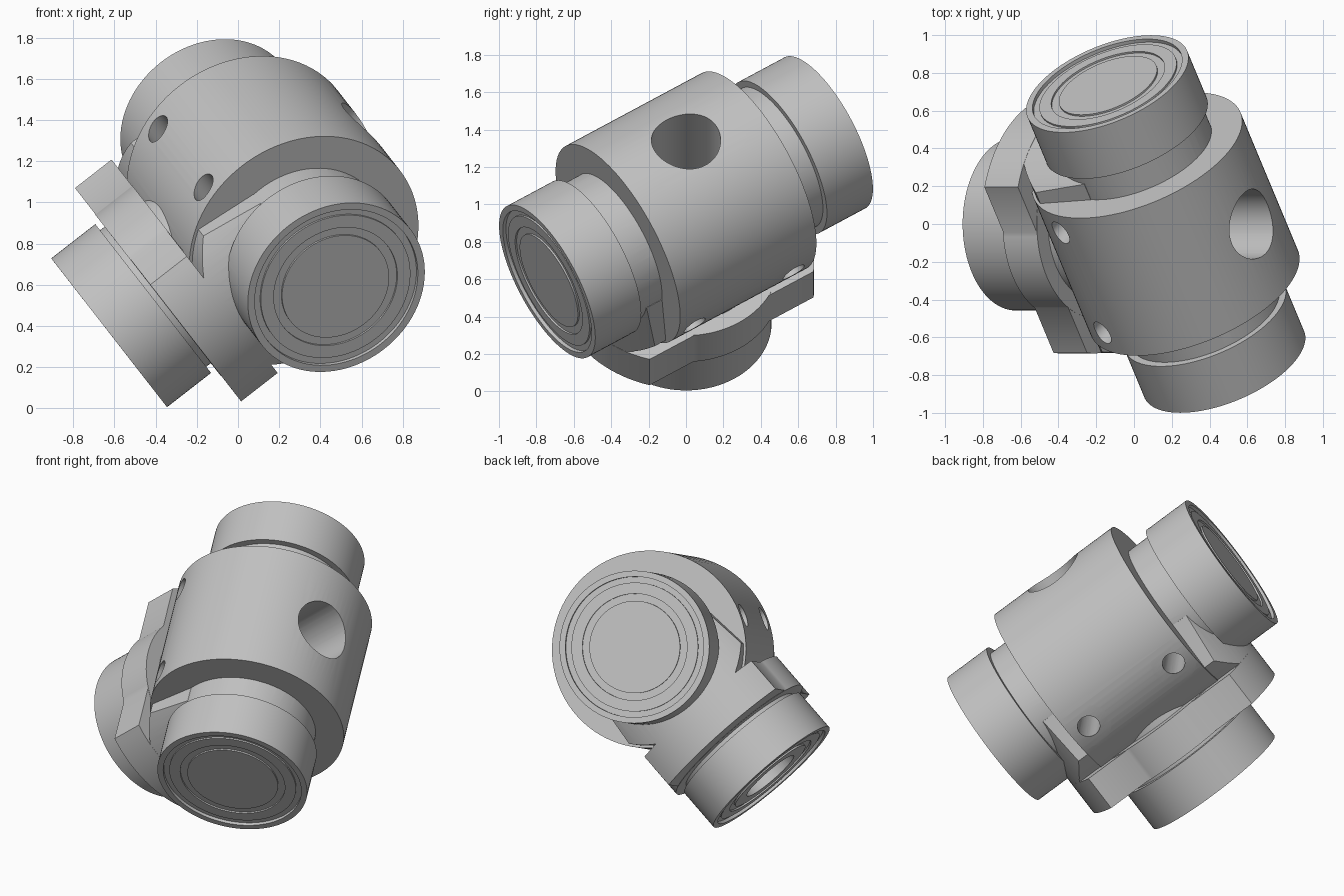
import bpy, bmesh, math
from mathutils import Matrix, Vector

cube = bpy.data.objects.get("Cube")
if cube:
    bpy.data.objects.remove(cube)

steel = bpy.data.materials.new("plain grey metal")
steel.use_nodes = True
GREY = (0.54, 0.54, 0.54, 1)
steel.diffuse_color = GREY
steel.node_tree.nodes["Principled BSDF"].inputs["Base Color"].default_value = GREY

# Tilted frame: x = main axis, z = away from the branch
main_axis = Vector((-0.345, 0.827, 0.443)).normalized()
up_axis = Vector((0.789, 0, 0.614)).normalized()
side_axis = up_axis.cross(main_axis).normalized()
FRAME = Matrix((main_axis, side_axis, up_axis)).transposed().to_4x4()
FRAME.translation = (0.168, 0, 0.985)
ALONG_X = Matrix.Rotation(math.pi / 2, 4, "Y")
ALONG_Y = Matrix.Rotation(-math.pi / 2, 4, "X")
SECTION_X = Matrix(((0, 0, 1, 0), (1, 0, 0, 0), (0, 1, 0, 0), (0, 0, 0, 1)))


def finish(name, bm, turn=Matrix()):
    bmesh.ops.remove_doubles(bm, verts=bm.verts, dist=1e-5)
    bm.transform(FRAME @ turn)
    bmesh.ops.recalc_face_normals(bm, faces=bm.faces)
    mesh = bpy.data.meshes.new(name)
    bm.to_mesh(mesh)
    bm.free()
    mesh.materials.append(steel)
    ob = bpy.data.objects.new(name, mesh)
    bpy.context.scene.collection.objects.link(ob)
    return ob


def revolve(name, profile, turn=Matrix(), steps=96):
    """Turn a (radius, height) profile around the local z axis."""
    bm = bmesh.new()
    verts = [bm.verts.new((r, 0, h)) for r, h in profile]
    edges = [bm.edges.new(pair) for pair in zip(verts, verts[1:])]
    bmesh.ops.spin(bm, geom=verts + edges, angle=2 * math.pi, steps=steps,
                   axis=(0, 0, 1), cent=(0, 0, 0))
    return finish(name, bm, turn)


def cylinder(name, radius, low, high, turn=Matrix(), steps=96):
    return revolve(name, [(0, low), (radius, low), (radius, high), (0, high)], turn, steps)


def prism(name, outline, low, high, turn=Matrix()):
    bm = bmesh.new()
    face = bm.faces.new([bm.verts.new((x, y, low)) for x, y in outline])
    made = bmesh.ops.extrude_face_region(bm, geom=[face])["geom"]
    top = [v for v in made if isinstance(v, bmesh.types.BMVert)]
    bmesh.ops.translate(bm, verts=top, vec=(0, 0, high - low))
    return finish(name, bm, turn)


def combine(target, other, operation):
    mod = target.modifiers.new(operation.lower(), "BOOLEAN")
    mod.operation, mod.object, mod.solver = operation, other, "EXACT"
    bpy.context.view_layer.objects.active = target
    bpy.ops.object.modifier_apply(modifier=mod.name)
    bpy.data.objects.remove(other)


# Ringed end face shared by all three ports: (radius, depth)
CAP = 0.458
rings = [(CAP, 0), (0.422, 0), (0.422, 0.02), (0.387, 0.02), (0.387, 0.01),
         (0.32, 0.01), (0.32, 0.02), (0.277, 0.02), (0.277, 0.01), (0, 0.01)]

# Main spindle with both end caps and their necks
half = [(r, 0.897 - d) for r, d in reversed(rings)] + [(CAP, 0.6), (0.42, 0.6)]
spindle = revolve("end_caps", half + [(r, -h) for r, h in reversed(half)], ALONG_X)

# Branch with flange core, groove and cap
branch = revolve("branch", [(0, 0), (0.4, 0), (0.4, -0.478), (0.497, -0.478), (0.497, -0.707),
                            (0.42, -0.707), (0.42, -0.735), (CAP, -0.735)]
                 + [(r, -1.006 + d) for r, d in rings])

# Flange block: round at its ends, flat on its sides
R, W = 0.685, 0.434
limit = math.asin(W / R)
arc = [limit * (i / 12 - 1) for i in range(25)]
outline = [(s * R * math.cos(a), s * R * math.sin(a)) for s in (1, -1) for a in arc]
flange = prism("flange_block", outline, -0.705, -0.48)

# Saddle: neck sides running down to a round underside, ends trimmed round
low_arc = [math.radians(218 + 104 * i / 24) for i in range(25)]
section = [(0.578 * math.cos(a), 0.578 * math.sin(a)) for a in low_arc]
section += [(0.42, -0.04), (-0.42, -0.04)]
saddle = prism("saddle", section, -0.8, 0.8, SECTION_X)
combine(saddle, cylinder("saddle_trim", 0.684, -1, 1), "INTERSECT")

body = cylinder("valve_body", 0.593, -0.44, 0.44, ALONG_X)
for part in (saddle, flange, branch, spindle):
    combine(body, part, "UNION")

# Bore through the body and branch
combine(body, cylinder("bore", 0.185, -1.2, 0.8, steps=64), "DIFFERENCE")

# Two cross bolt holes, counterbored on one side
for x in (-0.32, 0.32):
    place = Matrix.Translation((x, 0, -0.21)) @ ALONG_Y
    combine(body, cylinder("counterbore", 0.135, -0.8, -0.42, place, 48), "DIFFERENCE")
    combine(body, cylinder("bolt_hole", 0.067, -0.8, 0.8, place, 32), "DIFFERENCE")

# Smooth round walls, sharp rims
bpy.ops.object.select_all(action="DESELECT")
body.select_set(True)
bpy.context.view_layer.objects.active = body
bpy.ops.object.shade_smooth_by_angle(angle=math.radians(30))
